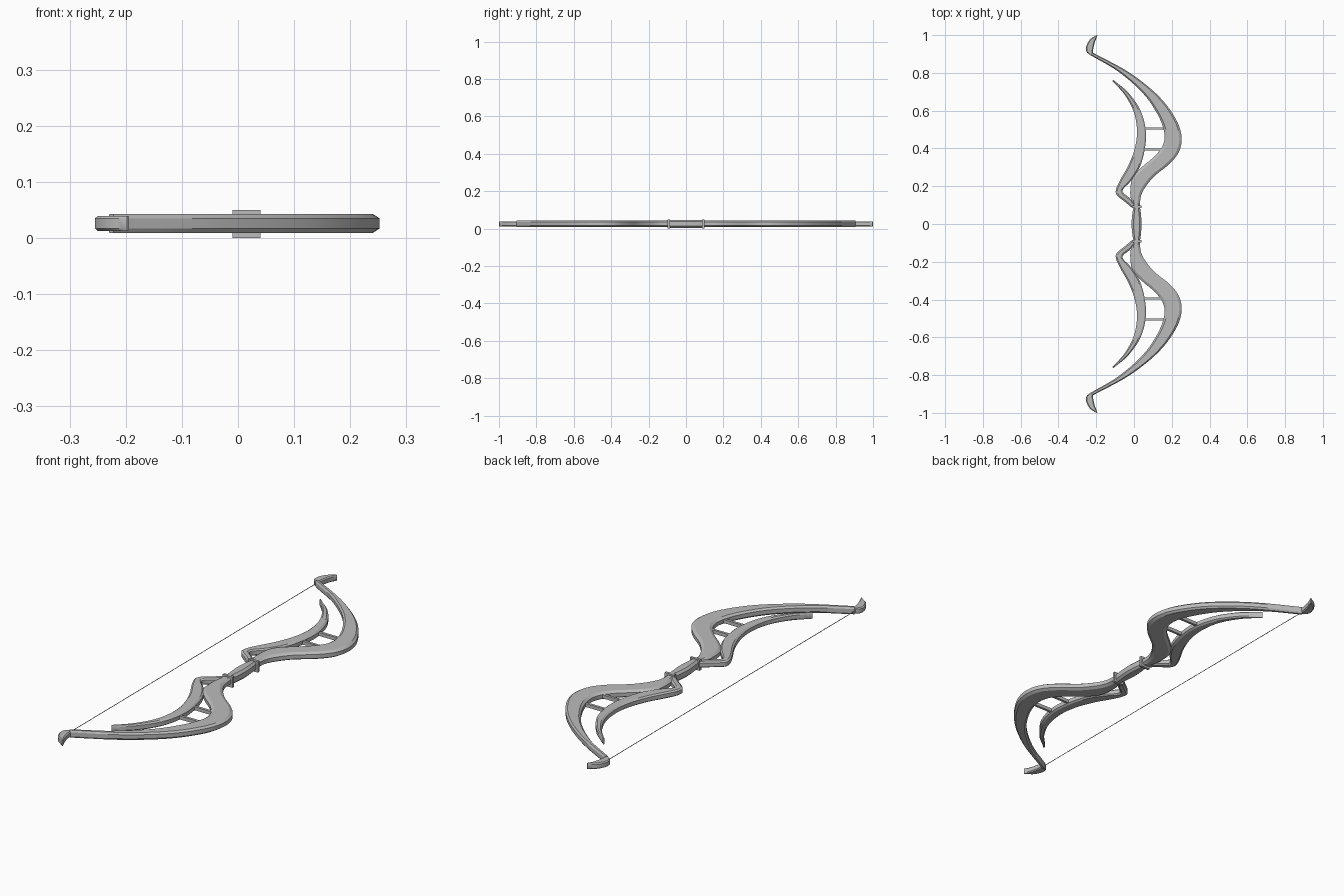
import bpy, bmesh
from mathutils import Vector

if "Cube" in bpy.data.objects:
    bpy.data.objects.remove(bpy.data.objects["Cube"])

grey = bpy.data.materials.new("plain_grey")
grey.use_nodes = True
GREY = (0.5, 0.5, 0.5, 1)
grey.diffuse_color = GREY
grey.node_tree.nodes["Principled BSDF"].inputs["Base Color"].default_value = GREY
MID = 0.026


def finish(name, bm, mirror=True):
    bmesh.ops.recalc_face_normals(bm, faces=bm.faces)
    mesh = bpy.data.meshes.new(name)
    bm.to_mesh(mesh)
    bm.free()
    mesh.materials.append(grey)
    ob = bpy.data.objects.new(name, mesh)
    bpy.context.collection.objects.link(ob)
    bpy.ops.object.select_all(action='DESELECT')
    ob.select_set(True)
    bpy.context.view_layer.objects.active = ob
    bpy.ops.object.shade_smooth_by_angle(angle=0.45)
    if mirror:
        mod = ob.modifiers.new("mirror", 'MIRROR')
        mod.use_axis = (False, True, False)
        mod.use_mirror_merge = False
    return ob


def smooth(points, steps):
    """Catmull-Rom curve through the points."""
    p = [Vector(q) for q in points]
    p = [2 * p[0] - p[1]] + p + [2 * p[-1] - p[-2]]
    out = []
    for i in range(1, len(p) - 2):
        a, b, c, d = p[i - 1:i + 3]
        for k in range(steps):
            t = k / steps
            out.append(0.5 * (2 * b + (c - a) * t + (2 * a - 5 * b + 4 * c - d) * t * t
                              + (3 * b - a - 3 * c + d) * t ** 3))
    return out + [p[-2]]


def ribbon(name, edge_a, edge_b, half, side, chamfer, steps=5, mirror=True):
    """Flat blade between two edge curves, with chamfered rims."""
    bm = bmesh.new()
    rings = []
    for a, b in zip(smooth(edge_a, steps), smooth(edge_b, steps)):
        across = b - a
        inset = across.normalized() * min(chamfer, across.length * 0.25)
        section = [(a, -side), (a, side), (a + inset, half), (b - inset, half),
                   (b, side), (b, -side), (b - inset, -half), (a + inset, -half)]
        rings.append([bm.verts.new((p.x, p.y, MID + z)) for p, z in section])
    for r, s in zip(rings, rings[1:]):
        for i in range(8):
            j = (i + 1) % 8
            bm.faces.new((r[i], r[j], s[j], s[i]))
    bm.faces.new(rings[0])
    bm.faces.new(rings[-1])
    return finish(name, bm, mirror)


def box(name, centre, size, mirror=True):
    bm = bmesh.new()
    bmesh.ops.create_cube(bm, size=1)
    bmesh.ops.scale(bm, vec=size, verts=bm.verts)
    bmesh.ops.translate(bm, vec=centre, verts=bm.verts)
    return finish(name, bm, mirror)


# Large recurved limbs
ribbon("main_limb",
       [(-.232, .895), (-.085, .808), (.045, .695), (.125, .58), (.16, .485), (.152, .415),
        (.105, .355), (.04, .3), (-.008, .245), (-.02, .165), (-.008, .09)],
       [(-.22, .908), (-.025, .802), (.13, .678), (.222, .555), (.252, .46), (.237, .38),
        (.185, .316), (.11, .255), (.06, .195), (.036, .145), (.032, .09)],
       .017, .009, .013)

# Slim inner blades that hook back to the grip
ribbon("inner_blade",
       [(-.115, .757), (-.05, .685), (0, .59), (.016, .49), (.004, .4), (-.03, .31),
        (-.072, .235), (-.096, .18), (-.088, .15), (-.045, .115), (-.01, .085)],
       [(-.11, .763), (-.03, .695), (.035, .6), (.063, .49), (.056, .39), (.03, .3),
        (-.015, .23), (-.057, .185), (-.055, .163), (-.022, .137), (.01, .1)],
       .0145, .009, .008)

# Curled limb tips
ribbon("limb_tip",
       [(-.198, 1), (-.235, .975), (-.254, .935), (-.25, .91), (-.235, .897)],
       [(-.194, .997), (-.208, .96), (-.215, .93), (-.217, .915), (-.22, .9)],
       .0135, .009, .005)

# Cross struts between limb and blade
for label, y in (("upper", .505), ("lower", .395)):
    box(label + "_strut", (.105, y, MID), (.11, .012, .016))

# Barrel grip with end collars
ribbon("grip",
       [(-.002, -.092), (-.008, -.06), (-.013, 0), (-.008, .06), (-.002, .092)],
       [(.031, -.092), (.036, -.06), (.04, 0), (.036, .06), (.031, .092)],
       .0215, .012, .01, mirror=False)
box("grip_collar", (.0155, .092, .025), (.05, .012, .05))

# Bowstring
box("bowstring", (-.233, 0, MID), (.002, 1.81, .002), mirror=False)
